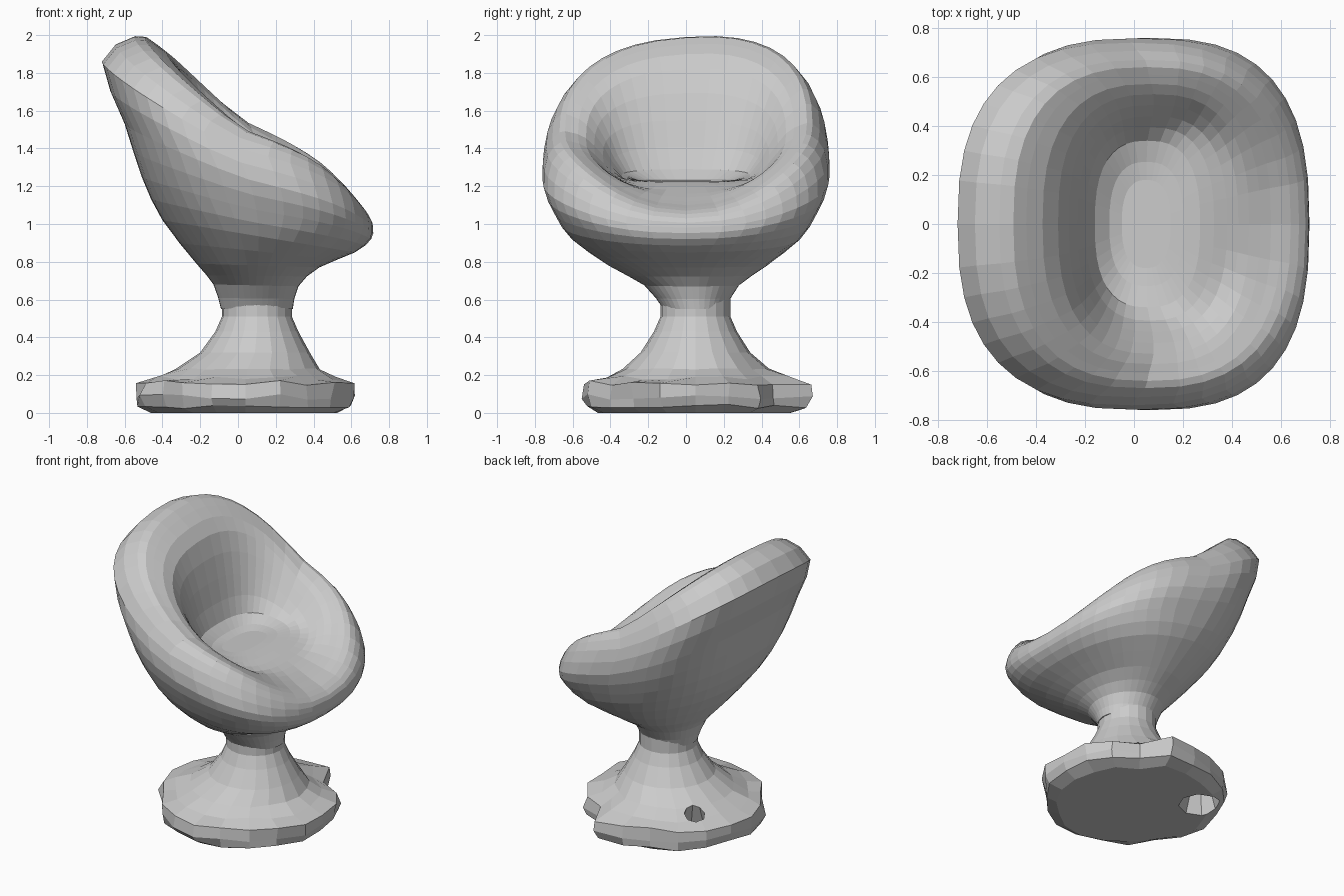
import bpy, bmesh, math, random

if "Cube" in bpy.data.objects:
    bpy.data.objects.remove(bpy.data.objects["Cube"])

SEGS = 40
random.seed(4)


def smooth_rows(rows, steps=2):
    """Insert Catmull-Rom rows between the given section rows."""
    out = []
    for i in range(len(rows) - 1):
        p0, p1, p2, p3 = (rows[max(0, min(len(rows) - 1, i + k))] for k in (-1, 0, 1, 2))
        for s in range(steps):
            t = s / steps
            out.append([0.5 * (2 * b + (c - a) * t + (2 * a - 5 * b + 4 * c - d) * t * t
                               + (3 * b - a - 3 * c + d) * t ** 3)
                        for a, b, c, d in zip(p0, p1, p2, p3)])
    return out + [list(rows[-1])]


def loft(name, rings):
    """Skin closed rings in order and cap both ends."""
    bm = bmesh.new()
    vs = [[bm.verts.new(p) for p in ring] for ring in rings]
    n = len(vs[0])
    for a, b in zip(vs, vs[1:]):
        for i in range(n):
            j = (i + 1) % n
            bm.faces.new((a[i], a[j], b[j], b[i]))
    bm.faces.new(vs[0][::-1])
    bm.faces.new(vs[-1])
    bmesh.ops.recalc_face_normals(bm, faces=bm.faces)
    me = bpy.data.meshes.new(name)
    bm.to_mesh(me)
    bm.free()
    ob = bpy.data.objects.new(name, me)
    bpy.context.collection.objects.link(ob)
    return ob


# Seat shell: tilted superellipse rings, outside up to the rim, then down inside
# front x, front z, back x, back z, half width, squareness, centre y, side lift
sections = [
    (0.29, 0.55, -0.09, 0.55, 0.165, 2.0, 0.045, 0),
    (0.32, 0.67, -0.13, 0.68, 0.25, 2.0, 0.03, 0),
    (0.43, 0.77, -0.22, 0.79, 0.42, 2.1, 0.01, 0),
    (0.62, 0.85, -0.40, 1.02, 0.61, 2.3, 0.0, 0),
    (0.705, 0.92, -0.51, 1.25, 0.70, 2.6, 0.0, 0.1),
    (0.715, 0.98, -0.60, 1.53, 0.76, 2.7, 0.0, 0.2),
    (0.70, 1.03, -0.72, 1.86, 0.74, 2.6, 0.0, 0.4),
    (0.64, 1.07, -0.55, 1.99, 0.67, 2.6, 0.0, 0.45),
    (0.56, 1.10, -0.44, 1.95, 0.61, 2.6, 0.0, 0.4),
    (0.47, 1.14, -0.31, 1.82, 0.53, 2.6, 0.0, 0.25),
    (0.38, 1.18, -0.23, 1.55, 0.44, 2.6, 0.0, 0),
    (0.27, 1.22, -0.16, 1.29, 0.34, 2.6, 0.0, 0),
    (0.15, 1.23, -0.05, 1.22, 0.18, 2.5, 0.0, 0),
]


def shell_ring(xf, zf, xb, zb, w, n, cy, lift):
    pts = []
    for i in range(SEGS):
        t = 2 * math.pi * i / SEGS
        c, s = math.cos(t), math.sin(t)
        u = math.copysign(abs(c) ** (2 / n), c)
        v = math.copysign(abs(s) ** (2 / n), s)
        k = (u + 1) / 2
        # raised front corners, and a back edge that leans to one side
        z = zb + (zf - zb) * k + lift * (v * v * max(-0.08, k - 0.55) + 0.1 * v * (1 - k))
        pts.append((xb + (xf - xb) * k, cy + w * v, min(z, 2.0)))
    return pts


loft("seat_shell", [shell_ring(*r) for r in smooth_rows(sections)])

# Pedestal: flared stem running out to a ragged foot
edge = [.59, .58, .58, .53, .65, .61, .58, .60, .58, .57,
        .60, .58, .55, .57, .60, .61, .61, .57, .58, .60]
# radius, z, ragged share, centre x
foot = [(0.49, 0.0, 0.8, 0.04), (0.56, 0.04, 0.9, 0.04), (0.58, 0.09, 1.0, 0.04),
        (0.575, 0.165, 1.0, 0.04), (0.47, 0.19, 0.7, 0.04), (0.38, 0.235, 0.3, 0.05),
        (0.29, 0.32, 0.0, 0.09), (0.22, 0.43, 0.0, 0.10), (0.185, 0.51, 0.0, 0.10),
        (0.185, 0.61, 0.0, 0.10)]


def foot_ring(r, z, share, cx):
    pts = []
    for i, e in enumerate(edge):
        t = 2 * math.pi * i / len(edge)
        rad = r * (1 + share * (e / 0.58 - 1 + random.uniform(-0.04, 0.02)))
        drop = random.uniform(-0.02, 0.01) * share if z > 0 else 0
        pts.append((cx + rad * math.cos(t), 0.05 + rad * math.sin(t), z + drop))
    return pts


pedestal = loft("pedestal", [foot_ring(*f) for f in foot])

# Hole worn through the foot at the back left
bpy.ops.mesh.primitive_cone_add(vertices=8, radius1=0.16, radius2=0.03, depth=0.4,
                                location=(-0.28, 0.31, 0.12))
cutter = bpy.context.object
cutter.name = "foot_hole_cutter"
cutter.hide_render = True
cutter.display_type = 'WIRE'
cut = pedestal.modifiers.new("foot_hole", 'BOOLEAN')
cut.operation = 'DIFFERENCE'
cut.solver = 'EXACT'
cut.object = cutter
